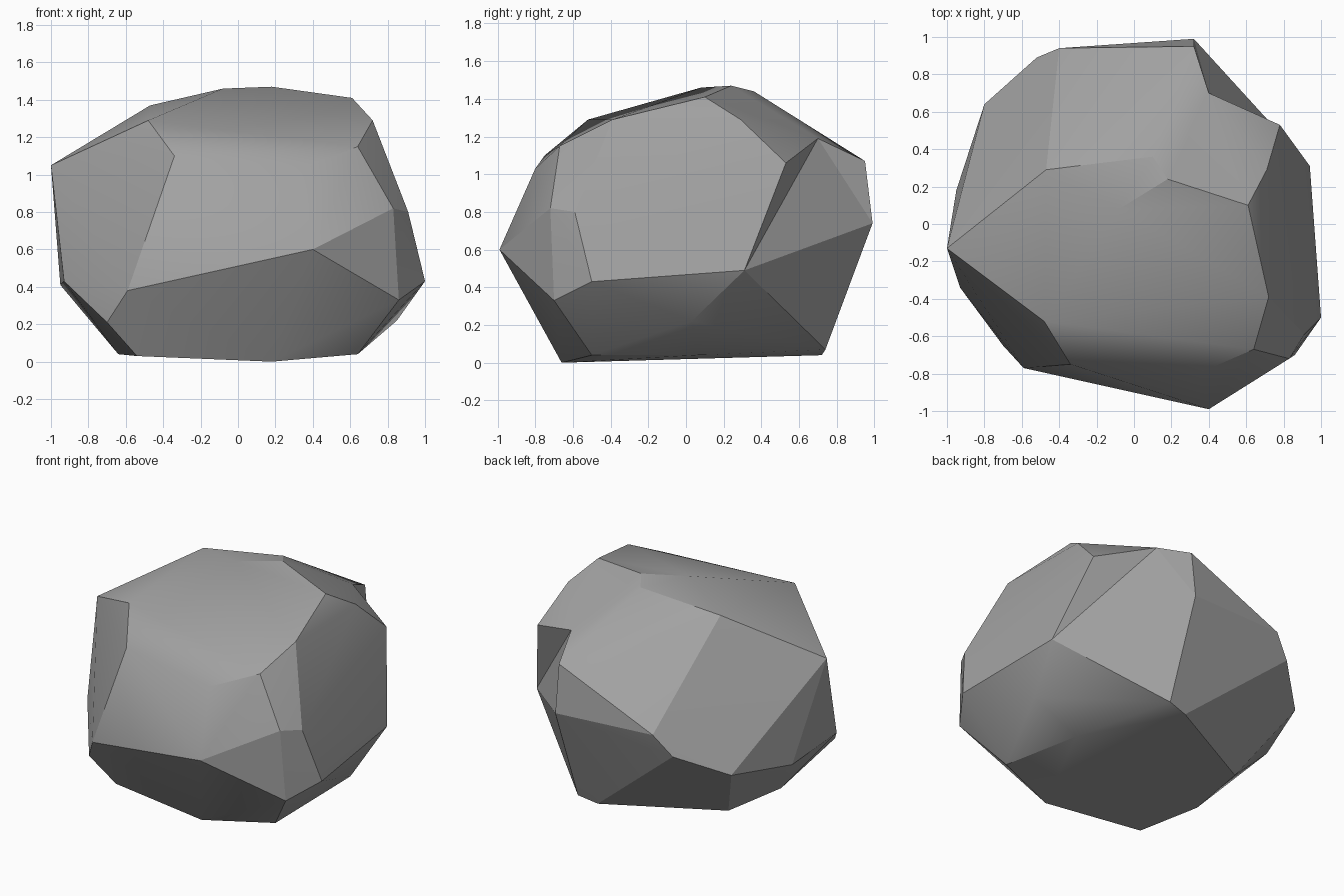
import bpy
import bmesh
from math import radians
from mathutils import Vector

# Remove the default cube only
default_cube = bpy.data.objects.get("Cube")
if default_cube:
    bpy.data.objects.remove(default_cube, do_unlink=True)


def make_material(name, grey):
    """One flat grey stone colour, shown in viewport and render."""
    material = bpy.data.materials.new(name)
    material.use_nodes = True
    colour = (grey, grey, grey, 1)
    material.diffuse_color = colour
    for node in material.node_tree.nodes:
        if node.type == "BSDF_PRINCIPLED":
            node.inputs["Base Color"].default_value = colour
            node.inputs["Roughness"].default_value = 0.9
    return material


# Corners of the rock, ring by ring from the ground to the top
underside = [(.18, -.66, 0), (.64, -.5, .04), (.53, .06, .04), (.18, .72, .04),
             (.32, .74, .07), (-.56, .33, .04), (-.64, -.14, .04), (-.54, -.58, .03)]
lower_rim = [(.86, -.7, .33), (1, -.5, .43), (.85, .03, .22), (-.52, .89, .62),
             (-.8, .64, .47), (-.95, .18, .41), (-.93, -.34, .43),
             (-.7, -.65, .21), (-.59, -.77, .38), (.4, -.99, .6)]
shoulder = [(.83, -.72, .82), (.91, -.59, .8), (-.4, .94, .76),
            (-1, -.13, 1.05), (-.34, -.75, 1.1), (.34, -.8, 1.03)]
crown = [(.64, -.67, 1.15), (.72, -.39, 1.29), (-.47, .29, 1.37),
         (-.08, .08, 1.46), (-.48, -.52, 1.29)]

# Chipped corner: a sunken notch and the corners around it
notch = (.4, .7, 1.19)
chip_rim = [(.1, .36, 1.44), (.18, .24, 1.47), (.61, .1, 1.41), (.71, .29, 1.29),
            (.78, .53, 1.06), (.94, .31, .49), (.32, .99, .74), (.32, .95, 1.07)]


def carve_chip(bm):
    """Swap the shell over the chip for a fan of facets meeting at the notch."""
    rim = {min(bm.verts, key=lambda v: (v.co - Vector(point)).length)
           for point in chip_rim}
    cover = [f for f in bm.faces if f.normal.y > 0.15 and rim.issuperset(f.verts)]
    edges = {e for f in cover for e in f.edges}
    border = [e for e in edges if sum(f in cover for f in e.link_faces) == 1]
    bmesh.ops.delete(bm, geom=cover, context="FACES_ONLY")
    inner = [e for e in edges if e not in border]
    bmesh.ops.delete(bm, geom=inner, context="EDGES")
    centre = bm.verts.new(notch)
    for edge in border:
        bm.faces.new((*edge.verts, centre))


def build_rock(name, material):
    bm = bmesh.new()
    for point in underside + lower_rim + shoulder + crown + chip_rim:
        bm.verts.new(point)

    # Wrap the corners in a faceted shell and drop any corner left inside
    bmesh.ops.convex_hull(bm, input=list(bm.verts))
    loose = [v for v in bm.verts if not v.link_faces]
    bmesh.ops.delete(bm, geom=loose, context="VERTS")
    bmesh.ops.recalc_face_normals(bm, faces=list(bm.faces))
    bm.normal_update()

    carve_chip(bm)
    bmesh.ops.recalc_face_normals(bm, faces=list(bm.faces))

    mesh = bpy.data.meshes.new(name)
    bm.to_mesh(mesh)
    bm.free()
    mesh.materials.append(material)
    rock = bpy.data.objects.new(name, mesh)
    bpy.context.scene.collection.objects.link(rock)
    return rock


rock = build_rock("rock", make_material("stone_grey", 0.36))

# Soft shading across shallow facets, crisp lines on the steep ones
bpy.ops.object.select_all(action="DESELECT")
rock.select_set(True)
bpy.context.view_layer.objects.active = rock
bpy.ops.object.shade_smooth_by_angle(angle=radians(22))
